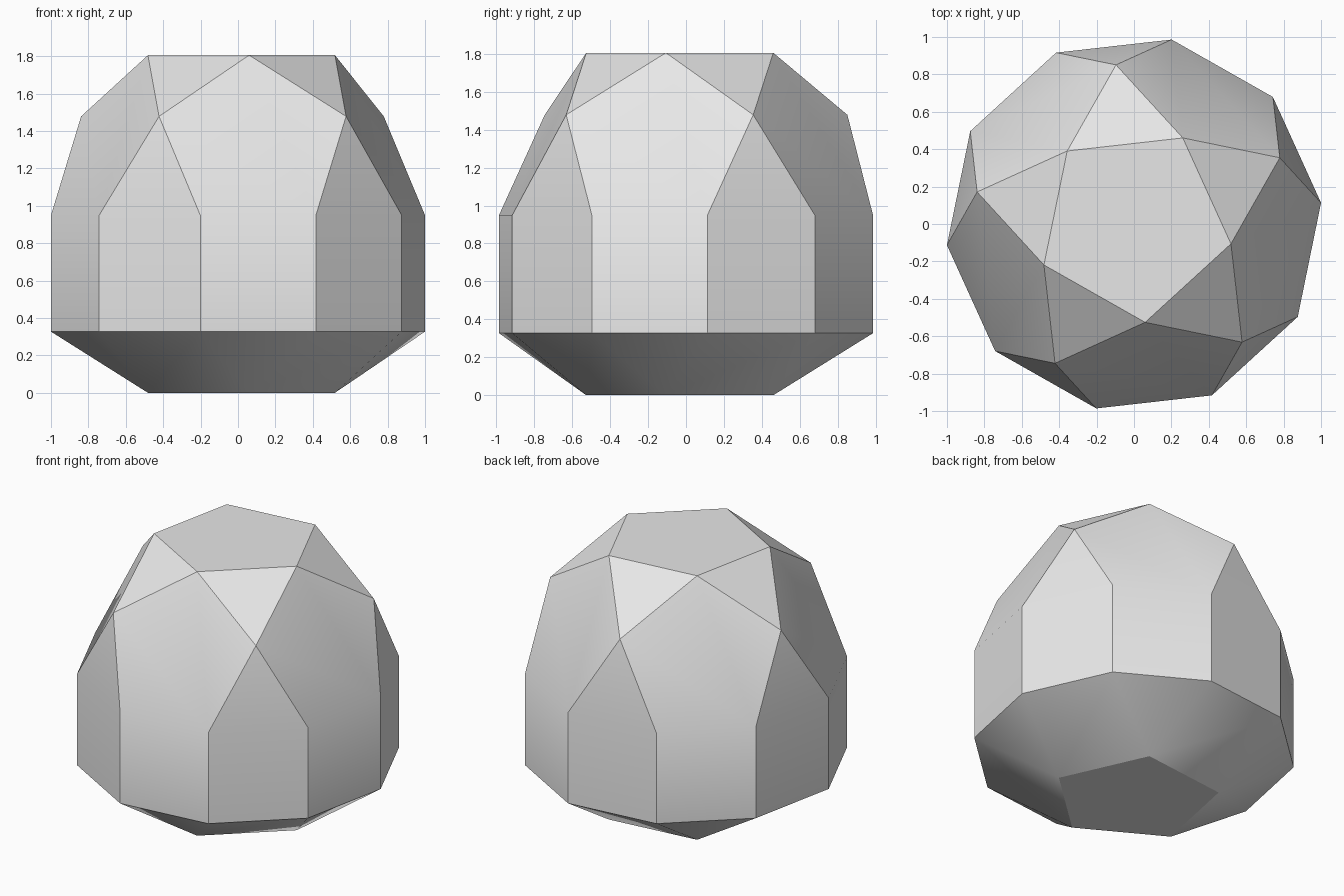
import bpy, bmesh, math

cube = bpy.data.objects.get("Cube")
if cube:
    bpy.data.objects.remove(cube)

# Proportions: every edge of the solid has the same length
TURN = math.radians(6.45)
R = 1 / math.cos(TURN)                  # decagon radius
EDGE = 2 * R * math.sin(math.pi / 10)
SMALL = EDGE / (2 * math.sin(math.pi / 5))   # pentagon radius
WIDE = SMALL * (1 + math.sqrt(5)) / 2        # radius of the middle ring
Z_LOW = SMALL * math.sqrt(max(0, (EDGE / SMALL) ** 2 - 1))
Z_LOW = EDGE * math.sqrt((5 - math.sqrt(5)) / 10)
Z_HIGH = Z_LOW + EDGE

bm = bmesh.new()


def ring(count, radius, z, start):
    """Evenly spaced vertices on a level circle."""
    return [bm.verts.new((radius * math.cos(start + i * math.tau / count),
                          radius * math.sin(start + i * math.tau / count), z))
            for i in range(count)]


step = math.pi / 5
first = TURN - math.pi / 2              # direction of the first pentagon corner
base = ring(5, SMALL, 0, first)
lower = ring(10, R, Z_LOW, first - step / 2)
upper = ring(10, R, Z_HIGH, first - step / 2)
middle = ring(5, WIDE, Z_HIGH + SMALL, first + step)
top = ring(5, SMALL, Z_HIGH + WIDE, first)

# Flat pentagon ends
bm.faces.new(base)
bm.faces.new(top)

# Prism walls
for i in range(10):
    j = (i + 1) % 10
    bm.faces.new((lower[i], lower[j], upper[j], upper[i]))

for i in range(5):
    n = (i + 1) % 5
    a, b, c = 2 * i, 2 * i + 1, (2 * i + 2) % 10
    # Bottom slopes
    bm.faces.new((base[i], lower[b], lower[a]))
    bm.faces.new((base[i], base[n], lower[c], lower[b]))
    # Domed upper half: pentagons with triangles between
    bm.faces.new((upper[a], upper[b], middle[i], top[i], middle[i - 1]))
    bm.faces.new((upper[b], upper[c], middle[i]))
    bm.faces.new((top[i], middle[i], top[n]))

bmesh.ops.recalc_face_normals(bm, faces=bm.faces)
mesh = bpy.data.meshes.new("faceted_solid")
bm.to_mesh(mesh)
bm.free()

solid = bpy.data.objects.new("faceted_solid", mesh)
bpy.context.collection.objects.link(solid)

# Plain grey surface
grey = bpy.data.materials.new("light_grey")
grey.use_nodes = True
colour = (0.8, 0.8, 0.8, 1)
grey.diffuse_color = colour
grey.node_tree.nodes["Principled BSDF"].inputs["Base Color"].default_value = colour
mesh.materials.append(grey)

# Smooth the shallow edges, keep the steep ones sharp
bpy.ops.object.select_all(action='DESELECT')
solid.select_set(True)
bpy.context.view_layer.objects.active = solid
bpy.ops.object.shade_smooth_by_angle(angle=math.radians(30))
